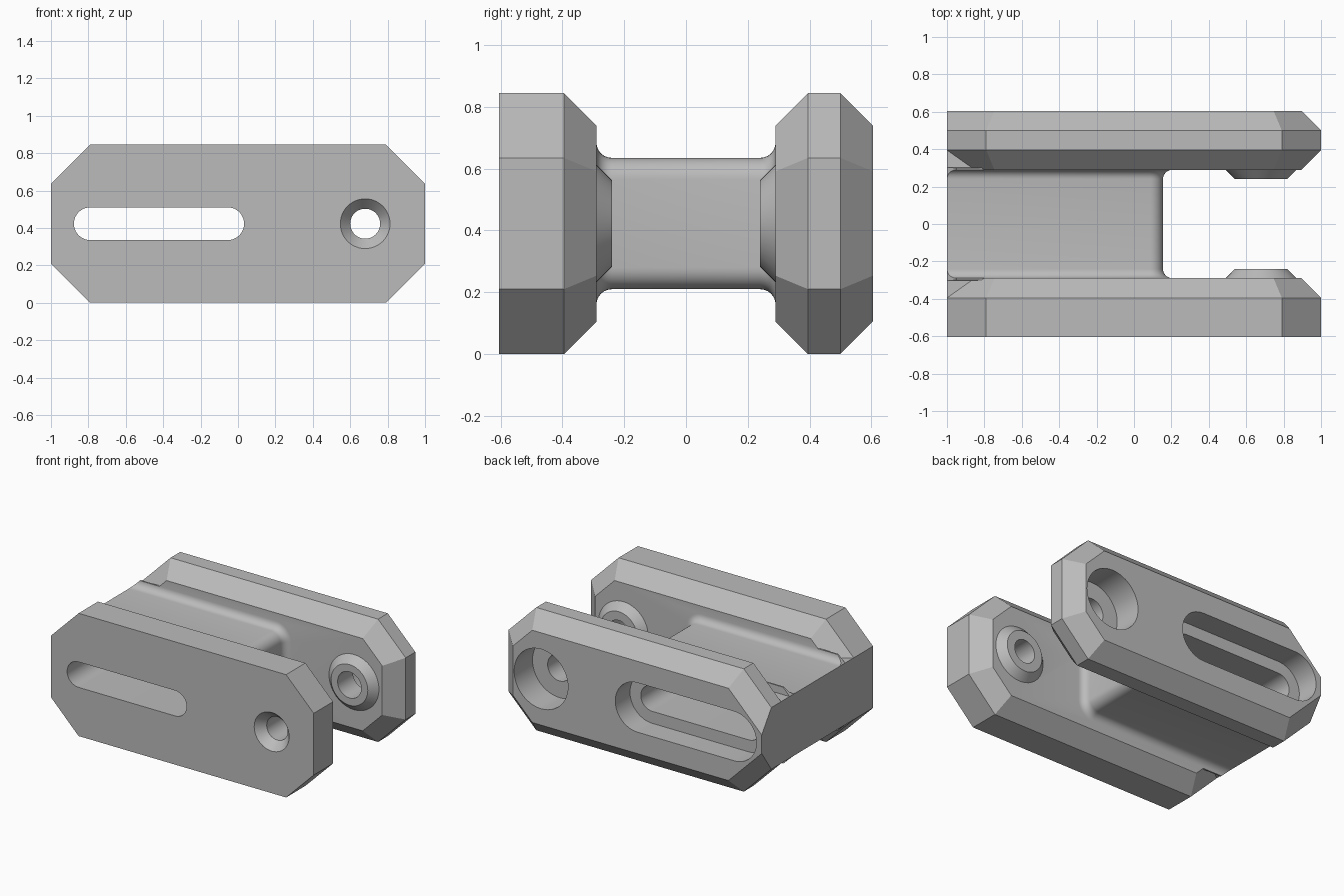
import bpy, bmesh, math
from mathutils import Vector

if "Cube" in bpy.data.objects:
    bpy.data.objects.remove(bpy.data.objects["Cube"])

MID = 0.4225          # height of the centre line
OUT, INN, BEV = 0.605, 0.29, 0.105

grey = bpy.data.materials.new("plain_grey")
grey.diffuse_color = (0.5, 0.5, 0.5, 1)
grey.use_nodes = True
grey.node_tree.nodes["Principled BSDF"].inputs["Base Color"].default_value = grey.diffuse_color


def finish(name, bm):
    bmesh.ops.remove_doubles(bm, verts=bm.verts, dist=1e-5)
    bmesh.ops.recalc_face_normals(bm, faces=bm.faces)
    me = bpy.data.meshes.new(name)
    bm.to_mesh(me)
    bm.free()
    me.materials.append(grey)
    ob = bpy.data.objects.new(name, me)
    bpy.context.collection.objects.link(ob)
    return ob


def loft(name, rings):
    """Skin a list of (y, [(x, z), ...]) rings and cap both ends."""
    bm = bmesh.new()
    vs = [[bm.verts.new((x, y, z)) for x, z in pts] for y, pts in rings]
    n = len(vs[0])
    for a, b in zip(vs, vs[1:]):
        for i in range(n):
            j = (i + 1) % n
            bm.faces.new((a[i], a[j], b[j], b[i]))
    bm.faces.new(vs[0])
    bm.faces.new(vs[-1])
    return finish(name, bm)


def stadium(x0, x1, r, n=24):
    """Slot outline; a circle when x0 == x1."""
    pts = []
    for cx, start in ((x1, -math.pi / 2), (x0, math.pi / 2)):
        for i in range(n + 1):
            a = start + math.pi * i / n
            pts.append((cx + r * math.cos(a), MID + r * math.sin(a)))
    return pts


def plate(name, s, outer_bevel):
    """Octagonal side plate cut from a block by planes; s is its y side."""
    planes = [((0, s, 0), OUT), ((0, -s, 0), -INN)]
    for k in range(8):
        a = k * math.pi / 4
        c, d = math.cos(a), math.sin(a)
        dist = (1.2125 / math.sqrt(2)) if k % 2 else (1.0 if k % 4 == 0 else MID)
        planes.append(((c, 0, d), dist))
        if k != 4:    # the -x end stays square
            planes.append(((c, -s, d), dist - (INN + BEV)))
            if outer_bevel:
                planes.append(((c, s, d), dist + OUT - BEV))
    bm = bmesh.new()
    bmesh.ops.create_cube(bm, size=4)
    for nrm, dist in planes:
        nv = Vector(nrm)
        co = nv * (dist / nv.length_squared)
        res = bmesh.ops.bisect_plane(bm, geom=bm.verts[:] + bm.edges[:] + bm.faces[:],
                                     dist=1e-6, plane_co=co, plane_no=nv, clear_outer=True)
        edges = [e for e in res["geom_cut"] if isinstance(e, bmesh.types.BMEdge)]
        bmesh.ops.holes_fill(bm, edges=edges, sides=0)
    bmesh.ops.translate(bm, verts=bm.verts, vec=(0, 0, MID))
    return finish(name, bm)


def web_ring(d):
    """Web outline with rounded +x corners, grown by d."""
    h, r, x1 = 0.2125, 0.07, 0.155
    pts = [(-1, MID - h), (-1 + d, MID - h - d)]
    for sz, start in ((-1, -90), (1, 0)):
        for i in range(9):
            a = math.radians(start + 90 * i / 8)
            pts.append((x1 - r + (r + d) * math.cos(a),
                        MID + sz * (h - r) + (r + d) * math.sin(a)))
    return pts + [(-1 + d, MID + h + d), (-1, MID + h)]


# side plates
body = plate("bracket_body", -1, False)
parts = [plate("back_plate", 1, True)]

# web with filleted ends
f = 0.05
half = []
for i in range(7):
    a = math.radians(90 * i / 6)
    half.append((INN - f + f * math.sin(a), f * (1 - math.cos(a))))
half += [(INN + 0.01, f), (INN + 0.012, 0), (0.4, 0)]
rings = [(-y, web_ring(d)) for y, d in reversed(half)] + [(y, web_ring(d)) for y, d in half]
parts.append(loft("web", rings))

# bosses around the pin holes
PX = 0.68
for s in (-1, 1):
    parts.append(loft("boss", [(s * y, stadium(PX, PX, r))
                               for y, r in ((0.24, 0.14), (0.29, 0.19), (0.32, 0.19))]))

# cutters: stepped slot, countersunk front hole, counterbored back hole
S0, S1 = -0.79, -0.055
cutters = [
    loft("slot_cutter", [(y, stadium(S0, S1, r)) for y, r in
                         ((-0.7, 0.0875), (0.445, 0.0875), (0.445, 0.17), (0.7, 0.17))]),
    loft("front_hole_cutter", [(y, stadium(PX, PX, r)) for y, r in
                               ((-0.7, 0.217), (-0.545, 0.08), (-0.15, 0.08))]),
    loft("back_hole_cutter", [(y, stadium(PX, PX, r)) for y, r in
                              ((0.15, 0.09), (0.405, 0.09), (0.405, 0.205), (0.7, 0.205))]),
]

# combine everything into one solid
bpy.context.view_layer.objects.active = body
for op, group in (("UNION", parts), ("DIFFERENCE", cutters)):
    for ob in group:
        m = body.modifiers.new(op.lower(), "BOOLEAN")
        m.operation, m.solver, m.object = op, "EXACT", ob
        bpy.ops.object.modifier_apply(modifier=m.name)
        bpy.data.objects.remove(ob)

bpy.ops.object.select_all(action="DESELECT")
body.select_set(True)
bpy.ops.object.shade_smooth_by_angle(angle=math.radians(25))
